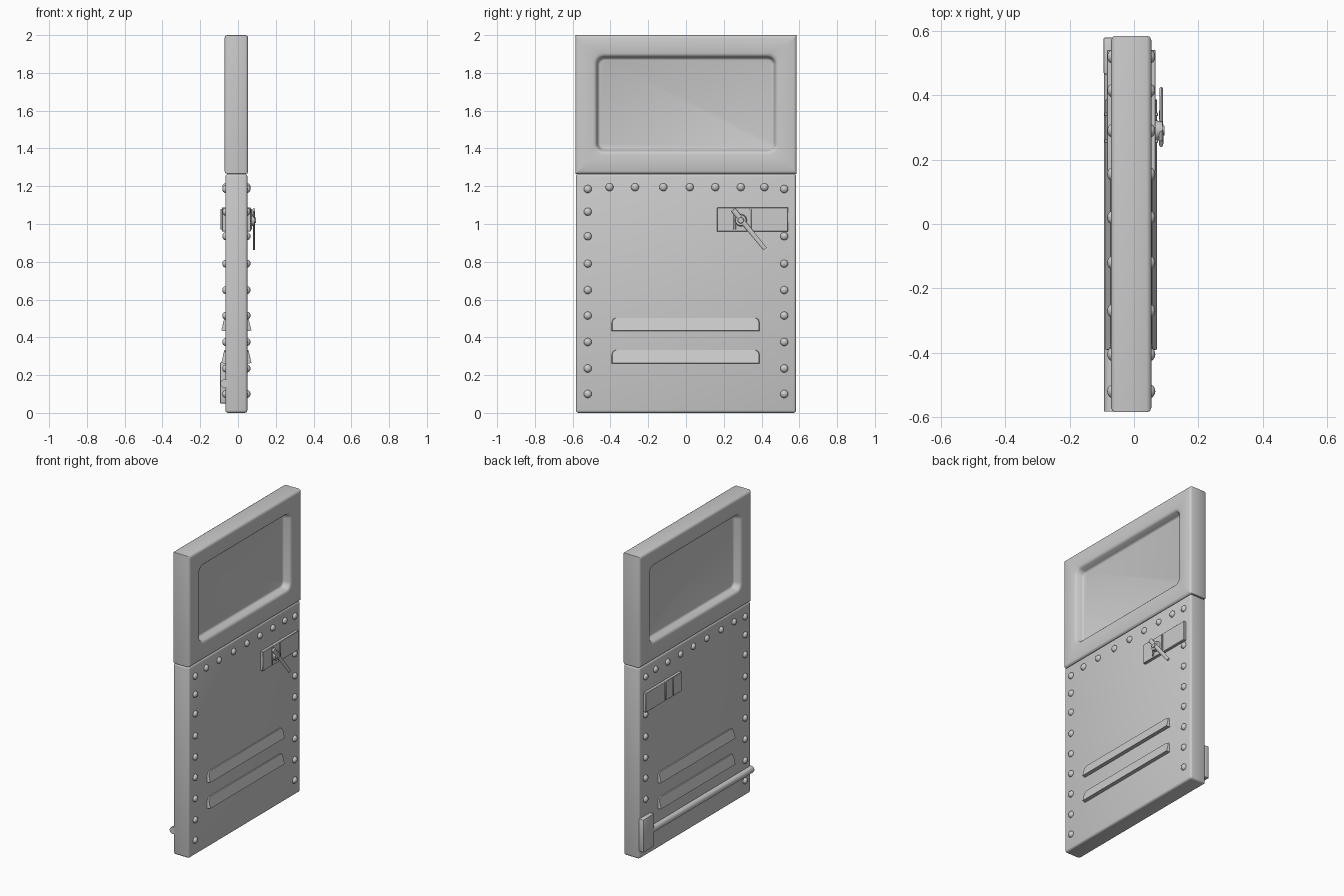
import bpy, bmesh, math
from mathutils import Vector, Matrix

if "Cube" in bpy.data.objects:
    bpy.data.objects.remove(bpy.data.objects["Cube"])

CX = -0.0085          # middle of the door thickness
HALF = 0.058          # half thickness of the lower body


def finish(name, bm, angle=40):
    bmesh.ops.recalc_face_normals(bm, faces=bm.faces[:])
    me = bpy.data.meshes.new(name)
    bm.to_mesh(me)
    bm.free()
    ob = bpy.data.objects.new(name, me)
    bpy.context.collection.objects.link(ob)
    bpy.ops.object.select_all(action='DESELECT')
    bpy.context.view_layer.objects.active = ob
    ob.select_set(True)
    bpy.ops.object.shade_smooth_by_angle(angle=math.radians(angle))
    return ob


def box(name, x, y, z, bevel=0.0, seg=2):
    bm = bmesh.new()
    size = [b - a for a, b in (x, y, z)]
    mid = [(a + b) / 2 for a, b in (x, y, z)]
    bmesh.ops.create_cube(bm, size=1, matrix=Matrix.Translation(mid) @ Matrix.Diagonal((*size, 1)))
    if bevel:
        bmesh.ops.bevel(bm, geom=bm.edges[:], offset=bevel, segments=seg, profile=0.5, affect='EDGES')
    return finish(name, bm)


def side_box(name, s, d0, d1, y, z, bevel=0.0):
    # d0, d1 are distances out from the door face on side s
    x = sorted((CX + s * (HALF + d0), CX + s * (HALF + d1)))
    return box(name, x, y, z, bevel, 1)


def rod(name, a, b, r0, r1, n=16, flat=1.0):
    a, b = Vector(a), Vector(b)
    bm = bmesh.new()
    rot = (b - a).to_track_quat('Z', 'Y').to_matrix().to_4x4()
    bmesh.ops.create_cone(bm, cap_ends=True, segments=n, radius1=r0, radius2=r1, depth=(b - a).length,
                          matrix=Matrix.Translation((a + b) / 2) @ Matrix.Diagonal((flat, 1, 1, 1)) @ rot)
    return finish(name, bm)


def ring(bm, x, hy, z0, z1, r, n=6):
    # rounded rectangle in the plane of the door
    vs = []
    for k, (sy, z, sz) in enumerate(((1, z1, 1), (-1, z1, 1), (-1, z0, -1), (1, z0, -1))):
        for i in range(n + 1):
            t = math.pi / 2 * (k + i / n)
            vs.append(bm.verts.new((x, sy * (hy - r) + r * math.cos(t), z - sz * r + r * math.sin(t))))
    return vs


def bridge(bm, a, b):
    for i in range(len(a)):
        j = (i + 1) % len(a)
        bm.faces.new((a[i], a[j], b[j], b[i]))


# lower body
box("lower_panel", (CX - HALF, CX + HALF), (-0.583, 0.583), (0, 1.265), 0.014, 3)

# upper frame: closed loft around the window, mirrored front to back
T = 0.0625
half = [(T - 0.015, 0, 0.003), (T - 0.004, 0.004, 0.004), (T, 0.015, 0.005),
        (T, 0.093, 0.05), (T - 0.003, 0.104, 0.045), (T - 0.010, 0.111, 0.042),
        (T - 0.040, 0.118, 0.036), (T - 0.047, 0.122, 0.033), (T - 0.050, 0.130, 0.028)]
bm = bmesh.new()


def frame_ring(s, d, inset, r):
    if inset < 0.05:
        return ring(bm, CX + s * d, 0.585 - inset, 1.265 + inset, 2.0 - inset, r)
    return ring(bm, CX + s * d, 0.585 - inset, 1.265 + inset + 0.01, 2.0 - inset - 0.002, r)


front = [frame_ring(1, *p) for p in half]
back = [frame_ring(-1, *p) for p in half]
for loops in (front, back):
    for a, b in zip(loops, loops[1:]):
        bridge(bm, a, b)
    bm.faces.new(loops[-1])
bridge(bm, front[0], back[0])
finish("window_frame", bm, 50)

# rivets
rows = [0.10, 0.235, 0.375, 0.515, 0.65, 0.79, 0.935, 1.065, 1.185]
spots = [(y, z) for y in (-0.52, 0.52) for z in rows if not (y > 0 and z == 1.065)]
spots += [(y, 1.195) for y in (-0.405, -0.27, -0.12, 0.02, 0.155, 0.29, 0.415)]
bm = bmesh.new()
for s in (1, -1):
    for y, z in spots:
        m = Matrix.Translation((CX + s * HALF, y, z)) @ Matrix.Diagonal((0.8, 1, 1, 1)) \
            @ Matrix.Rotation(math.pi / 2, 4, 'Y')
        bmesh.ops.create_uvsphere(bm, u_segments=14, v_segments=8, radius=0.021, matrix=m)
finish("rivets", bm, 60)

# slanted louvres, deeper at the bottom edge
for s in (1, -1):
    for z0, z1 in ((0.26, 0.335), (0.432, 0.505)):
        bm = bmesh.new()
        h = z1 - z0
        outline = [(-0.394, z0), (0.390, z0), (0.390, z1 - 0.3 * h), (0.384, z1 - 0.1 * h), (0.370, z1),
                   (-0.374, z1), (-0.388, z1 - 0.1 * h), (-0.394, z1 - 0.3 * h)]
        base = [bm.verts.new((CX + s * (HALF - 0.005), y, z)) for y, z in outline]
        top = [bm.verts.new((CX + s * (HALF + 0.006 + 0.016 * (z1 - z) / h), y * 0.99,
                             z + (0.004 if z == z0 else -0.003))) for y, z in outline]
        bridge(bm, base, top)
        bm.faces.new(base[::-1])
        bm.faces.new(top)
        finish("louvre", bm, 30)

# latch plates on both faces with raised guide lips
for s in (1, -1):
    side_box("latch_plate", s, -0.005, 0.018, (0.165, 0.54), (0.96, 1.087), 0.002)
    for y in (0.252, 0.335):
        side_box("latch_lip", s, 0.01, 0.025, (y, y + 0.012), (0.97, 1.08), 0.002)

# lever handle
rod("handle_hub", (0.06, 0.29, 1.02), (0.088, 0.29, 1.02), 0.034, 0.028, 20)
rod("handle_cap", (0.085, 0.29, 1.02), (0.095, 0.29, 1.02), 0.018, 0.014, 16)
rod("handle_lever", (0.084, 0.25, 1.075), (0.085, 0.418, 0.868), 0.014, 0.011, 12, 0.5)

# bottom bar and its end block on the left face
rod("bottom_bar", (-0.07, -0.582, 0.155), (-0.07, 0.53, 0.155), 0.023, 0.023, 16)
box("bar_end_block", (-0.095, -0.06), (0.465, 0.58), (0.05, 0.268), 0.006, 2)
